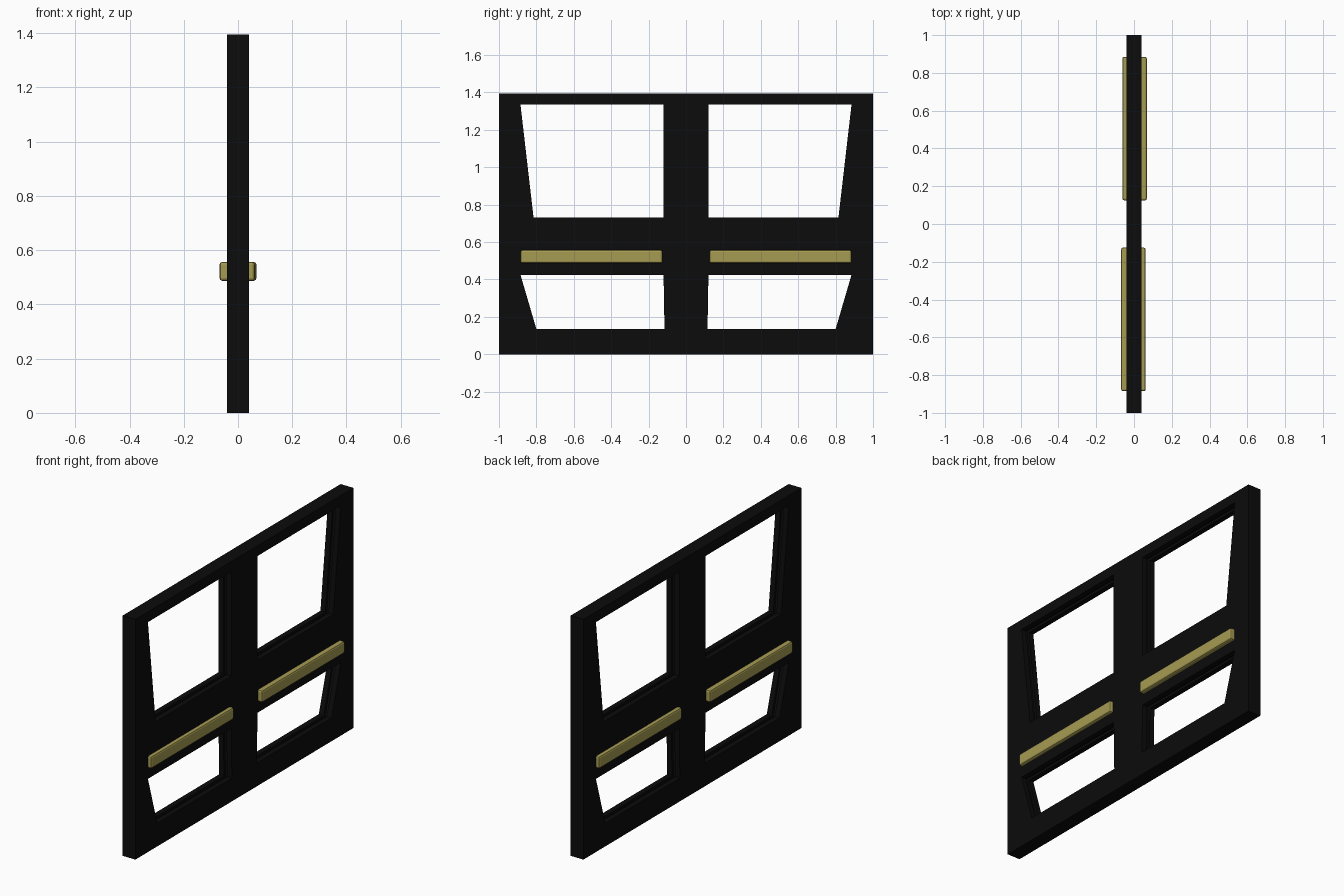
import bpy, bmesh
from mathutils import Vector

if "Cube" in bpy.data.objects:
    bpy.data.objects.remove(bpy.data.objects["Cube"])

H, T = 1.395, 0.041


def material(name, rgb):
    m = bpy.data.materials.new(name)
    m.diffuse_color = (*rgb, 1)
    m.use_nodes = True
    m.node_tree.nodes["Principled BSDF"].inputs["Base Color"].default_value = m.diffuse_color
    return m


black = material("black_frame", (0.0035, 0.0035, 0.0035))
brass = material("brass", (0.38, 0.33, 0.085))


def new_object(name, bm, mat):
    bmesh.ops.recalc_face_normals(bm, faces=bm.faces)
    me = bpy.data.meshes.new(name)
    bm.to_mesh(me)
    bm.free()
    me.materials.append(mat)
    ob = bpy.data.objects.new(name, me)
    bpy.context.collection.objects.link(ob)
    return ob


def box(name, lo, hi, mat, bevel=0):
    bm = bmesh.new()
    bmesh.ops.create_cube(bm, size=1)
    lo, hi = Vector(lo), Vector(hi)
    for v in bm.verts:
        v.co = (lo + hi) / 2 + v.co * (hi - lo)
    if bevel:
        bmesh.ops.bevel(bm, geom=bm.edges[:], offset=bevel, segments=2,
                        profile=0.5, affect='EDGES')
    return new_object(name, bm, mat)


# Window cutter: straight opening with a thin glazing groove halfway through
def window_cutter(name, corners, side):
    cy = sum(c[0] for c in corners) / 4
    cz = sum(c[1] for c in corners) / 4
    bm = bmesh.new()
    loops = []
    for x, g in ((-0.08, 0), (-0.01, 0), (-0.01, 0.014),
                 (0.01, 0.014), (0.01, 0), (0.08, 0)):
        loops.append([bm.verts.new((x, side * (y + (g if y > cy else -g)),
                                    z + (g if z > cz else -g)))
                      for y, z in corners])
    for a, b in zip(loops, loops[1:]):
        for i in range(4):
            j = (i + 1) % 4
            bm.faces.new((a[i], a[j], b[j], b[i]))
    bm.faces.new(loops[0])
    bm.faces.new(loops[-1])
    ob = new_object(name, bm, black)
    ob.hide_render = True
    return ob


upper = [(0.12, 1.335), (0.885, 1.335), (0.815, 0.73), (0.12, 0.73)]
lower = [(0.12, 0.425), (0.885, 0.425), (0.80, 0.135), (0.115, 0.135)]

for side, label in ((-1, "left"), (1, "right")):
    # Door leaf with two openings
    y0, y1 = sorted((0, side))
    leaf = box(f"{label}_door_leaf", (-T, y0, 0), (T, y1, H), black)
    cutters = [window_cutter(f"{label}_cutter_{i}", c, side)
               for i, c in enumerate((upper, lower))]
    for c in cutters:
        mod = leaf.modifiers.new("opening", 'BOOLEAN')
        mod.object = c
        mod.operation = 'DIFFERENCE'
        mod.solver = 'EXACT'
    bpy.context.view_layer.objects.active = leaf
    for mod in list(leaf.modifiers):
        bpy.ops.object.modifier_apply(modifier=mod.name)
    for c in cutters:
        bpy.data.objects.remove(c)

    # Brass push bars on both faces
    b0, b1 = sorted((side * 0.125, side * 0.885))
    off = 0.003 * side
    box(f"{label}_push_bar_a", (T - 0.012, b0, 0.487), (0.065 + off, b1, 0.557), brass, 0.01)
    box(f"{label}_push_bar_b", (-0.065 + off, b0, 0.487), (-T + 0.012, b1, 0.557), brass, 0.01)
